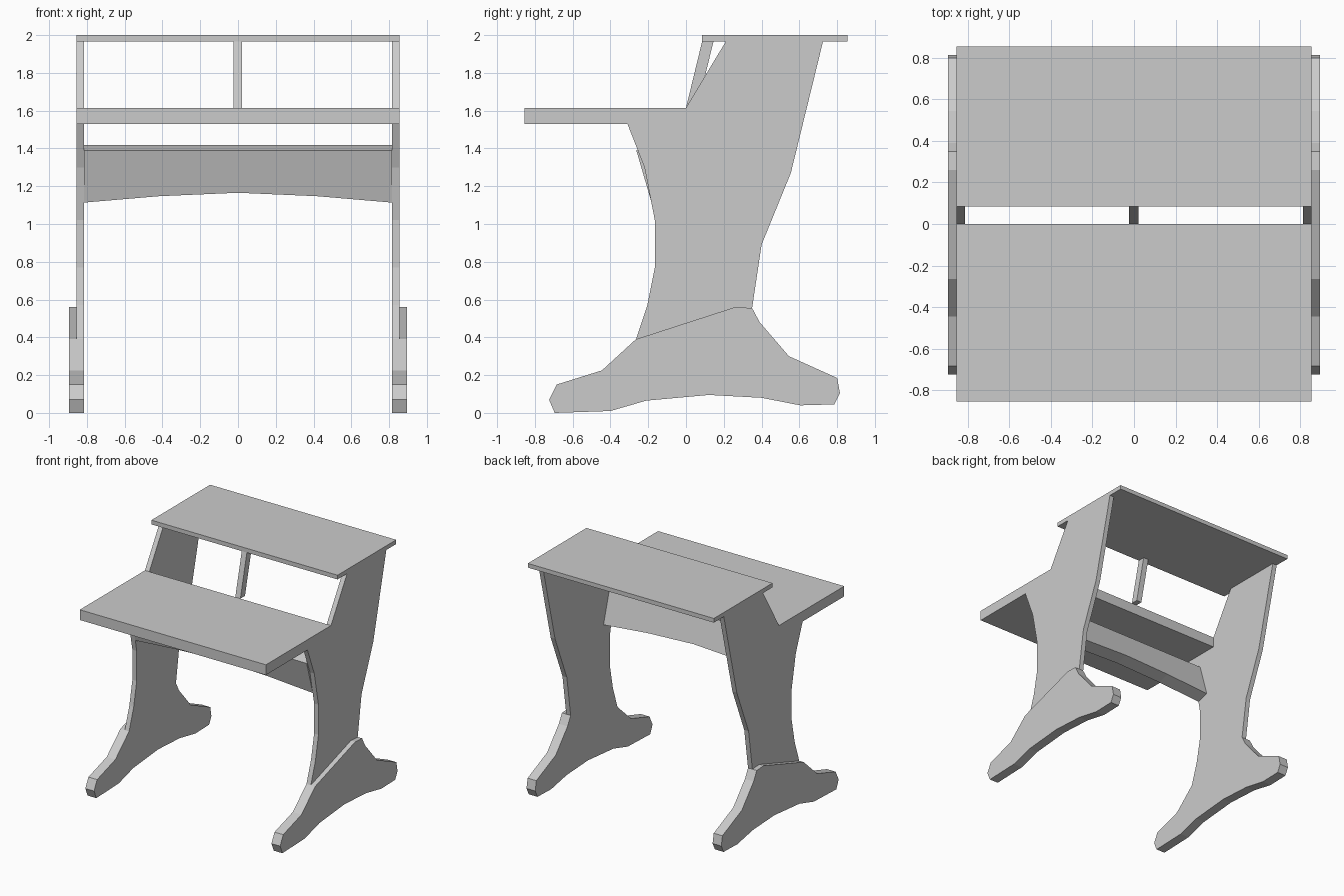
import bpy, bmesh
from mathutils import Vector

if "Cube" in bpy.data.objects:
    bpy.data.objects.remove(bpy.data.objects["Cube"])


def prism(name, points, sweep):
    """Closed prism: a planar 3D outline swept along a vector."""
    bm = bmesh.new()
    face = bm.faces.new([bm.verts.new(p) for p in points])
    ext = bmesh.ops.extrude_face_region(bm, geom=[face])
    moved = [g for g in ext["geom"] if isinstance(g, bmesh.types.BMVert)]
    bmesh.ops.translate(bm, verts=moved, vec=Vector(sweep))
    bmesh.ops.recalc_face_normals(bm, faces=bm.faces)
    mesh = bpy.data.meshes.new(name)
    bm.to_mesh(mesh)
    bm.free()
    ob = bpy.data.objects.new(name, mesh)
    bpy.context.collection.objects.link(ob)
    return ob


def side_profile(name, yz, x0, x1):
    return prism(name, [(x0, y, z) for y, z in yz], (x1 - x0, 0, 0))


def board(name, hx, y0, y1, z0, z1):
    return side_profile(name, [(y0, z0), (y1, z0), (y1, z1), (y0, z1)], -hx, hx)


# Desk top and raised shelf
board("desk_top", 0.855, -0.855, 0.0, 1.53, 1.615)
board("upper_shelf", 0.855, 0.085, 0.855, 1.965, 2.0)

# Curved side panels and spreading feet
panel = [(-0.265, 0.39), (0.26, 0.56), (0.35, 0.555), (0.40, 0.89),
         (0.555, 1.27), (0.725, 1.965), (0.21, 1.965), (0.0, 1.615),
         (0.0, 1.53), (-0.31, 1.53), (-0.22, 1.30), (-0.165, 1.02),
         (-0.165, 0.77), (-0.205, 0.57)]
foot = [(-0.265, 0.39), (-0.445, 0.225), (-0.685, 0.15), (-0.725, 0.07),
        (-0.695, 0.0), (-0.40, 0.01), (-0.21, 0.065), (0.12, 0.095),
        (0.40, 0.08), (0.605, 0.04), (0.785, 0.045), (0.815, 0.105),
        (0.80, 0.185), (0.545, 0.30), (0.39, 0.48), (0.35, 0.555),
        (0.26, 0.56)]
for side, s in (("left", -1), ("right", 1)):
    side_profile(side + "_side_panel", panel, s * 0.815, s * 0.855)
    side_profile(side + "_foot", foot, s * 0.815, s * 0.895)

# Leaning centre strut between desk top and shelf
side_profile("centre_strut", [(0.0, 1.615), (0.06, 1.615), (0.145, 1.965),
                              (0.085, 1.965)], -0.025, 0.022)

# Tilted cross brace with arched lower edge
down = Vector((0, 0.08, -0.275)).normalized()
normal = Vector((0, 0.275, 0.08)).normalized()
corner = Vector((0, -0.263, 1.39))
outline = [(-0.815, 0.0), (-0.815, 0.288), (-0.42, 0.253), (0.0, 0.234),
           (0.42, 0.253), (0.815, 0.288), (0.815, 0.0)]
prism("cross_brace", [corner + down * v + Vector((x, 0, 0)) for x, v in outline],
      normal * 0.105)
